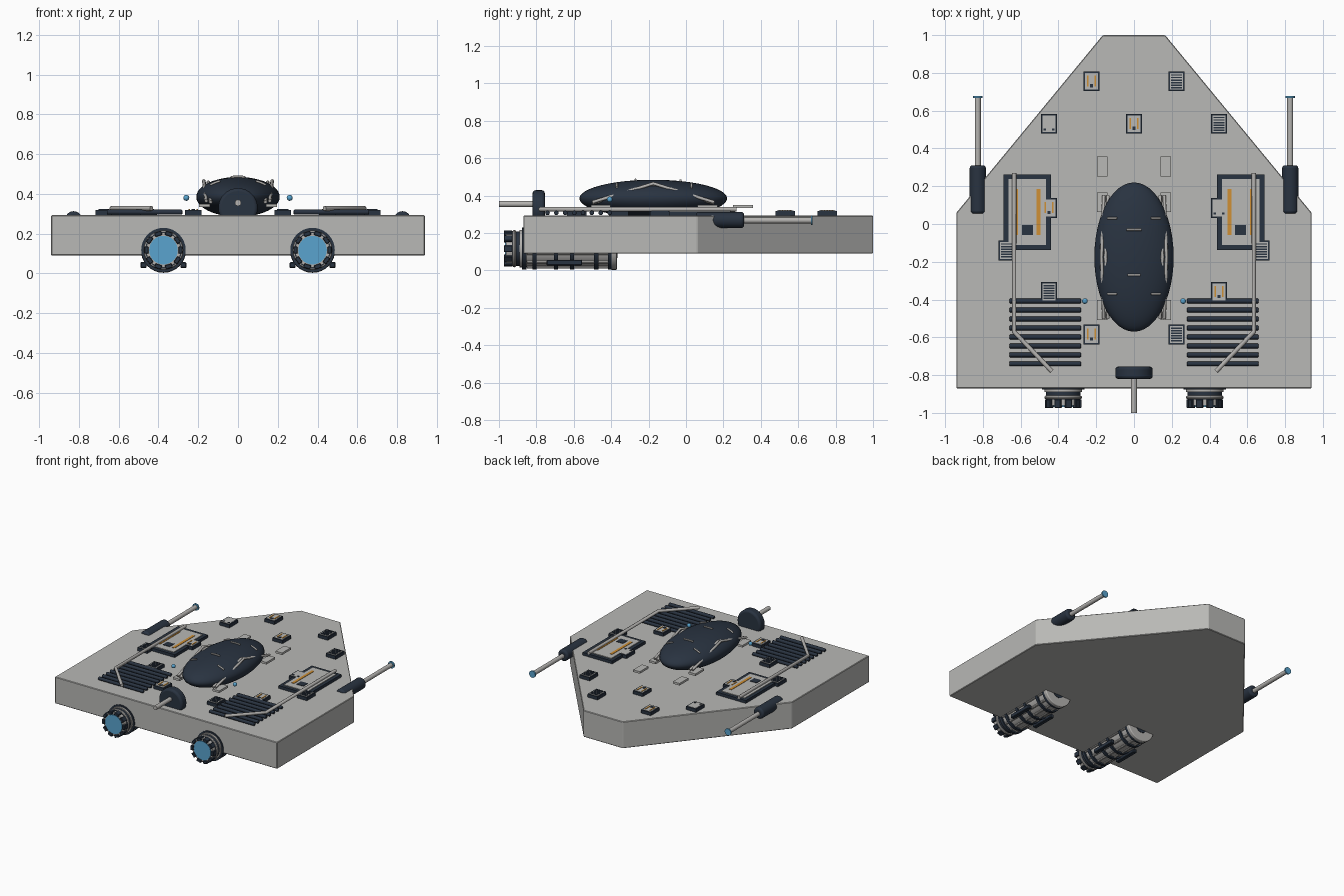
import bpy, bmesh, math
from mathutils import Vector

if "Cube" in bpy.data.objects:
    bpy.data.objects.remove(bpy.data.objects["Cube"])


def material(name, rgb):
    m = bpy.data.materials.new(name)
    m.use_nodes = True
    m.diffuse_color = (*rgb, 1)
    m.node_tree.nodes["Principled BSDF"].inputs["Base Color"].default_value = (*rgb, 1)
    return m


HULL = material("hull_grey", (0.48, 0.48, 0.465))
PIPE = material("pipe_grey", (0.46, 0.45, 0.435))
NAVY = material("dark_navy", (0.022, 0.033, 0.052))
BLUE = material("glow_blue", (0.10, 0.37, 0.62))
ORANGE = material("orange", (0.63, 0.28, 0.035))


def finish(name, mat, bevel=0, segments=2, smooth=False):
    ob = bpy.context.object
    ob.name = name
    ob.data.materials.append(mat)
    if bevel:
        mod = ob.modifiers.new("bevel", "BEVEL")
        mod.width, mod.segments = bevel, segments
        mod.limit_method = "ANGLE"
    if smooth:
        bpy.ops.object.shade_smooth_by_angle(angle=math.radians(40))
    return ob


def box(name, mat, x, y, z, sx, sy, sz, bevel=0):
    bpy.ops.mesh.primitive_cube_add(size=1, location=(x, y, z))
    bpy.context.object.scale = (sx, sy, sz)
    bpy.ops.object.transform_apply(location=False, rotation=False)
    return finish(name, mat, bevel, 1)


def rod(name, mat, start, end, radius, sides=20, bevel=0, end_radius=None):
    a, b = Vector(start), Vector(end)
    r2 = radius if end_radius is None else end_radius
    bpy.ops.mesh.primitive_cone_add(vertices=sides, radius1=radius, radius2=r2,
                                    depth=(b - a).length, location=(a + b) / 2)
    bpy.context.object.rotation_euler = (b - a).to_track_quat("Z", "Y").to_euler()
    return finish(name, mat, bevel, 3, True)


def ball(name, mat, loc, scale, segments=24):
    bpy.ops.mesh.primitive_uv_sphere_add(segments=segments, ring_count=segments // 2,
                                         radius=1, location=loc)
    bpy.context.object.scale = scale
    return finish(name, mat, smooth=True)


def pipe(name, mat, points, radius):
    cu = bpy.data.curves.new(name, "CURVE")
    cu.dimensions = "3D"
    cu.bevel_depth, cu.bevel_resolution, cu.use_fill_caps = radius, 2, True
    sp = cu.splines.new("POLY")
    sp.points.add(len(points) - 1)
    for p, co in zip(sp.points, points):
        p.co = (*co, 1)
    cu.materials.append(mat)
    ob = bpy.data.objects.new(name, cu)
    bpy.context.collection.objects.link(ob)


# Hull: extruded six-sided plan
DECK, KEEL = 0.293, 0.09
bm = bmesh.new()
plan = [(-0.94, -0.87), (0.94, -0.87), (0.94, 0.06), (0.165, 1), (-0.165, 1), (-0.94, 0.06)]
face = bm.faces.new([bm.verts.new((x, y, KEEL)) for x, y in plan])
top = bmesh.ops.extrude_face_region(bm, geom=[face])["geom"]
bmesh.ops.translate(bm, vec=(0, 0, DECK - KEEL),
                    verts=[v for v in top if isinstance(v, bmesh.types.BMVert)])
bmesh.ops.recalc_face_normals(bm, faces=bm.faces)
mesh = bpy.data.meshes.new("hull")
bm.to_mesh(mesh)
bm.free()
hull = bpy.data.objects.new("hull", mesh)
bpy.context.collection.objects.link(hull)
mesh.materials.append(HULL)
mod = hull.modifiers.new("bevel", "BEVEL")
mod.width, mod.segments = 0.004, 1

# Canopy and the small grab handles on it
CY, CZ, RX, RY, RZ = -0.175, 0.385, 0.21, 0.395, 0.1
ball("canopy", NAVY, (0, CY, CZ), (RX, RY, RZ), 48)


def canopy_z(x, y):
    return CZ + RZ * math.sqrt(max(0, 1 - (x / RX) ** 2 - ((y - CY) / RY) ** 2))


for y, x0, x1 in [(-0.03, -0.04, 0.04), (-0.27, -0.035, 0.035), (0.03, 0.09, 0.14),
                  (0.03, -0.14, -0.09), (-0.37, 0.09, 0.14), (-0.37, -0.14, -0.09)]:
    xs = [x0 + (x1 - x0) * i / 4 for i in range(5)]
    pipe("canopy_handle", PIPE, [(x, y, canopy_z(x, y) + 0.004) for x in xs], 0.006)

# Rear turret
rod("turret_disc", NAVY, (0, -0.82, 0.33), (0, -0.755, 0.33), 0.099, 32, 0.015)
rod("turret_barrel", PIPE, (0, -1, 0.355), (0, -0.8, 0.355), 0.016)
rod("turret_muzzle", NAVY, (0, -1, 0.355), (0, -0.999, 0.355), 0.008)


def engine(s):
    x, z = s * 0.375, 0.117
    rod("engine_body", PIPE, (x, -0.89, z), (x, -0.4, z), 0.1, 32)
    rod("engine_front_cap", PIPE, (x, -0.4, z), (x, -0.37, z), 0.114, 32, 0.006)
    rod("engine_intake", NAVY, (x, -0.372, z), (x, -0.367, z), 0.05, 24)
    for y in (-0.865, -0.81, -0.695, -0.61, -0.48, -0.405):
        rod("engine_band", NAVY, (x, y - 0.011, z), (x, y + 0.011, z), 0.112, 32)
    for i in range(12):
        a = math.tau * (i + 0.5) / 12
        px, pz = x + 0.1 * math.cos(a), z + 0.1 * math.sin(a)
        rod("engine_conduit", PIPE, (px, -0.85, pz), (px, -0.41, pz), 0.009, 8)
    for side in (-1, 1):
        box("engine_side_box", NAVY, x + side * 0.1, -0.65, z - 0.075, 0.03, 0.19, 0.03, 0.004)
    # nozzle
    rod("nozzle_collar", NAVY, (x, -0.93, z), (x, -0.87, z), 0.092, 32)
    rod("nozzle_core", PIPE, (x, -0.962, z), (x, -0.9, z), 0.088, 32)
    rod("nozzle_glow", BLUE, (x, -0.968, z), (x, -0.955, z), 0.072, 32)
    bpy.ops.mesh.primitive_torus_add(major_radius=0.09, minor_radius=0.01, location=(x, -0.918, z),
                                     major_segments=32, minor_segments=8,
                                     rotation=(math.pi / 2, 0, 0))
    finish("nozzle_ring", PIPE, smooth=True)
    for i in range(10):
        a = math.tau * i / 10
        lug = box("nozzle_lug", NAVY, x + 0.086 * math.cos(a), -0.951, z + 0.086 * math.sin(a),
                  0.022, 0.046, 0.036, 0.003)
        lug.rotation_euler.y = -a


def side_gun(s):
    x, z = s * 0.827, 0.27
    rod("gun_body", NAVY, (x, 0.055, z), (x, 0.31, z), 0.043, 24, 0.014)
    rod("gun_barrel", PIPE, (x, 0.3, z - 0.002), (x, 0.675, z - 0.002), 0.016)
    rod("gun_tip", BLUE, (x, 0.667, z - 0.002), (x, 0.677, z - 0.002), 0.026)


def large_panel(s):
    x, y = s * 0.565, 0.063
    box("panel_frame", NAVY, x, y, 0.302, 0.25, 0.4, 0.026)
    box("panel_plate", HULL, x, y, 0.31, 0.2, 0.35, 0.02)
    for dx in (-0.06, 0.06):
        box("panel_stripe", ORANGE, x + dx, y, 0.32, 0.02, 0.245, 0.006)
    box("panel_hatch", NAVY, x, y - 0.095, 0.32, 0.058, 0.055, 0.006)


for s in (-1, 1):
    engine(s)
    side_gun(s)
    large_panel(s)
    # Cooling grille
    for i in range(8):
        y = -0.408 - i * 0.0475
        rod("grille_bar", NAVY, (s * 0.28, y, 0.308), (s * 0.66, y, 0.308), 0.0125, 12, 0.005)
    # Bent conduit along the deck
    pipe("deck_conduit", PIPE, [(s * 0.635, 0.27, 0.327), (s * 0.635, -0.57, 0.327),
                                (s * 0.435, -0.78, 0.327)], 0.012)
    # Canopy guard rails
    for x, drop in ((0.172, 0), (0.15, 0.006)):
        pipe("canopy_rail", PIPE, [(s * (x - 0.012), 0.15, 0.365 - drop),
                                   (s * x, CY, 0.465 - drop),
                                   (s * (x - 0.012), -0.5, 0.365 - drop)], 0.009)
    for y in (0.305, 0.115, -0.455):
        box("rail_foot", HULL, s * 0.168, y, 0.342, 0.056, 0.105, 0.016)
    ball("beacon", BLUE, (s * 0.26, -0.408, 0.38), (0.015,) * 3, 16)


def deck_unit(x, y, kind):
    box("unit_frame", NAVY, x, y, 0.303, 0.084, 0.104, 0.03)
    box("unit_plate", HULL, x, y, 0.312, 0.068, 0.088, 0.016)
    if kind == "vent":
        for i in range(6):
            box("unit_slat", NAVY, x, y - 0.034 + i * 0.0136, 0.32, 0.056, 0.0075, 0.006)
    elif kind == "lamp":
        for dx in (-0.02, 0.02):
            box("unit_stripe", ORANGE, x + dx, y + 0.002, 0.32, 0.008, 0.058, 0.006)
        box("unit_hatch", NAVY, x, y - 0.024, 0.32, 0.018, 0.018, 0.006)
    else:
        for dx in (-0.022, 0.022):
            box("unit_stud", NAVY, x + dx, y - 0.03, 0.32, 0.012, 0.012, 0.006)


# Small deck units, laid out on a regular grid
G = 0.225
for col, y, kind in [(-1, 0.755, "lamp"), (1, 0.755, "vent"), (-2, 0.53, "stud"),
                     (0, 0.53, "lamp"), (2, 0.53, "vent"), (-2, 0.085, "lamp"),
                     (2, 0.085, "stud"), (-3, -0.14, "vent"), (3, -0.14, "vent"),
                     (-2, -0.36, "vent"), (2, -0.36, "lamp"), (-1, -0.585, "lamp"),
                     (1, -0.585, "vent")]:
    deck_unit(col * G, y, kind)
